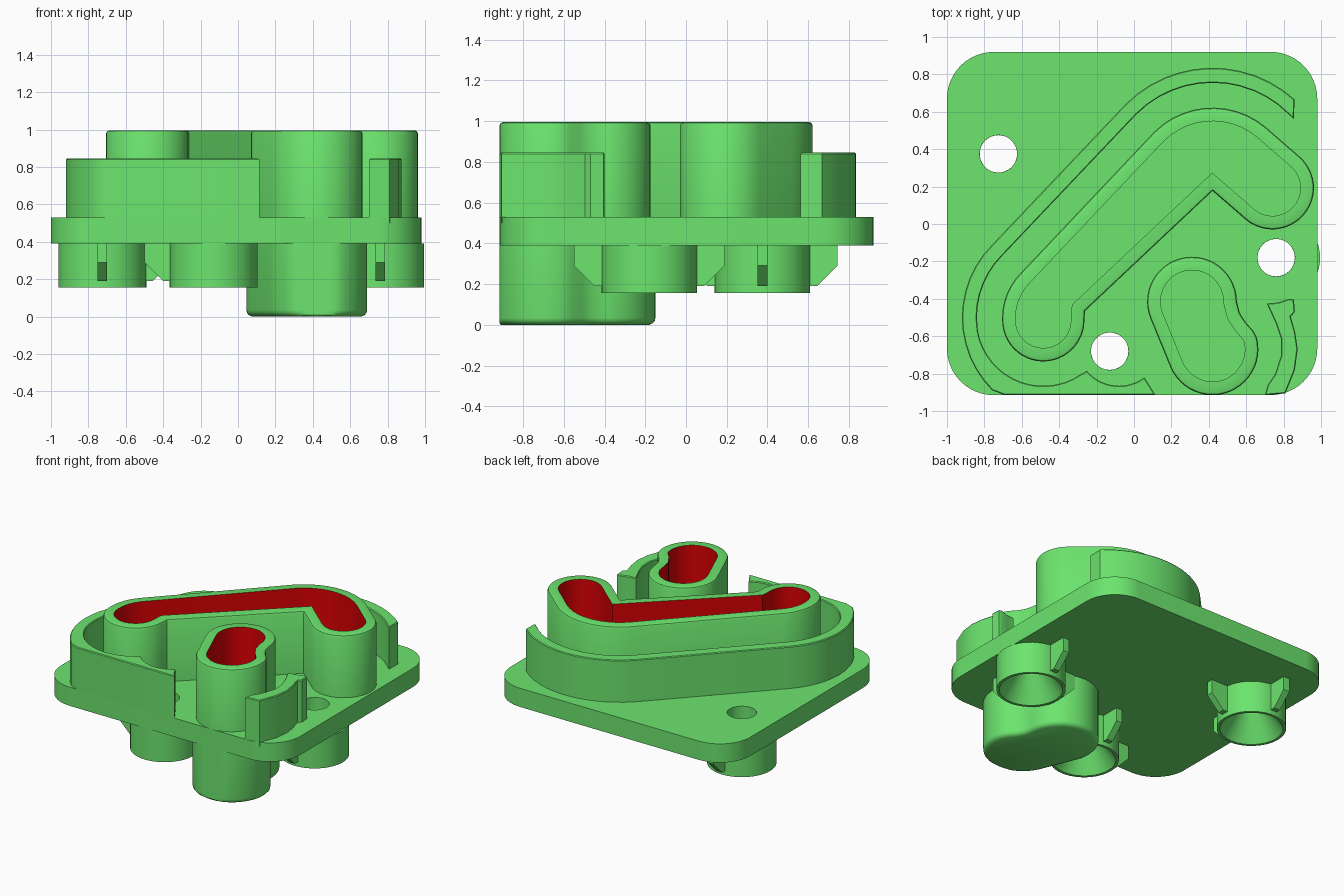
import bpy, bmesh, math
from mathutils import Vector

cube = bpy.data.objects.get("Cube")
if cube:
    bpy.data.objects.remove(cube, do_unlink=True)


def material(name, rgb):
    m = bpy.data.materials.new(name)
    m.use_nodes = True
    m.diffuse_color = (*rgb, 1)
    m.node_tree.nodes["Principled BSDF"].inputs["Base Color"].default_value = (*rgb, 1)
    return m


GREEN = material("housing green", (0.15, 0.78, 0.155))
RED = material("cavity red", (0.72, 0.0, 0.001))


def arc(cx, cy, r, a0, a1, step=7.5):
    n = max(2, round(abs(a1 - a0) / step))
    angles = [math.radians(a0 + (a1 - a0) * i / n) for i in range(n + 1)]
    return [(cx + r * math.cos(a), cy + r * math.sin(a)) for a in angles]


def circle(cx, cy, r):
    return arc(cx, cy, r, 0, 360)[:-1]


def clean(pts):
    """Drop repeated neighbouring points."""
    return [p for i, p in enumerate(pts) if math.dist(p, pts[i - 1]) > 0.002]


def offset(pts, d):
    """Move a counter-clockwise outline outward by d with mitred corners."""
    out = []
    for i, p in enumerate(pts):
        p = Vector(p)
        e0 = (p - Vector(pts[i - 1])).normalized()
        e1 = (Vector(pts[(i + 1) % len(pts)]) - p).normalized()
        n0, n1 = Vector((e0.y, -e0.x)), Vector((e1.y, -e1.x))
        out.append(p + (n0 + n1) * (d / max(0.4, 1 + n0.dot(n1))))
    return out


def activate(ob):
    bpy.ops.object.select_all(action='DESELECT')
    ob.select_set(True)
    bpy.context.view_layer.objects.active = ob


def finish(name, bm):
    bmesh.ops.recalc_face_normals(bm, faces=bm.faces)
    me = bpy.data.meshes.new(name)
    bm.to_mesh(me)
    bm.free()
    ob = bpy.data.objects.new(name, me)
    bpy.context.collection.objects.link(ob)
    me.materials.append(GREEN)
    me.materials.append(RED)
    activate(ob)
    bpy.ops.object.shade_smooth_by_angle(angle=math.radians(30))
    return ob


def loft(name, pts, section, caps=True, red=None, front=None):
    """Sweep (offset, height) steps around an outline; one step may be red."""
    bm = bmesh.new()
    pts = clean(pts)
    n = len(pts)
    rings = []
    for d, z in section:
        ring = offset(pts, d) if d else pts
        rings.append([bm.verts.new((p[0], p[1] if front is None else max(p[1], front), z))
                      for p in ring])
    for k in range(len(rings) - 1):
        a, b = rings[k], rings[k + 1]
        for i in range(n):
            j = (i + 1) % n
            f = bm.faces.new((a[i], a[j], b[j], b[i]))
            f.material_index = int(k == red)
    if caps:
        bm.faces.new(rings[0])
        bm.faces.new(rings[-1])
    else:
        bmesh.ops.remove_doubles(bm, verts=bm.verts, dist=0.0001)
    return finish(name, bm)


FRONT = -0.915
BASE, DECK, WALL_TOP, TOP = 0.39, 0.53, 0.845, 0.995
BOSSES = {  # centre and the rib directions that fit under the plate
    "left_rear": (0.76, -0.18, (90, 180, 270)),
    "right_rear": (-0.725, 0.375, (0, 90, 270)),
    "front": (-0.13, -0.68, (90, 180)),
}

# Outlines
plate_pts = (arc(0.73, 0.67, 0.25, 0, 90) + arc(-0.75, 0.67, 0.25, 90, 180)
             + arc(-0.75, -0.665, 0.25, 180, 270) + arc(0.73, -0.665, 0.25, 270, 360))
bent_pts = (arc(-0.37, -0.5, 0.335, 135, 180) + arc(-0.485, -0.515, 0.22, 180, 360)
            + [(-0.262, -0.465), (0.42, 0.177)]
            + arc(0.74, 0.193, 0.222, 230, 410) + arc(0.42, 0.18, 0.442, 50, 135))
bean_pts = (arc(0.31, -0.415, 0.24, 0, 203) + arc(0.42, -0.67, 0.245, -157, 15)
            + [(0.637, -0.57), (0.597, -0.525), (0.565, -0.475)])

# Base plate with its openings
plate = loft("base_plate", plate_pts, [(0, BASE), (0, DECK)])
cutters = [loft("bean_cutter", bean_pts, [(-0.035, 0.2), (-0.035, 0.7)]),
           loft("bent_cutter", bent_pts, [(-0.035, 0.45), (-0.035, 0.7)])]
for x, y, _ in BOSSES.values():
    cutters.append(loft("hole_cutter", circle(x, y, 0.1), [(0, 0.2), (0, 0.7)]))
activate(plate)
for c in cutters:
    c.hide_render = True
    mod = plate.modifiers.new("cut", 'BOOLEAN')
    mod.operation, mod.solver, mod.object = 'DIFFERENCE', 'EXACT', c
    bpy.ops.object.modifier_apply(modifier=mod.name)
    bpy.data.objects.remove(c, do_unlink=True)
bpy.ops.object.shade_smooth_by_angle(angle=math.radians(30))

# Bent cup and bean cup with red-lined cavities
rim = [(0, TOP - 0.015), (-0.005, TOP - 0.004), (-0.015, TOP), (-0.072, TOP)]
loft("bent_cup", bent_pts, [(0, 0.44)] + rim + [(-0.072, 0.46)], red=4)
loft("bean_cup", bean_pts,
     [(-0.005, 0), (0.012, 0.008), (0.022, 0.02), (0.025, 0.035), (0.025, BASE),
      (0, BASE)] + rim + [(-0.072, 0.05)], red=9, front=FRONT)

# Outer shroud wall, cut flush at the front
edge = [(0, 0.5), (0, WALL_TOP - 0.006), (-0.005, WALL_TOP)]
shroud = (arc(0.42, 0.18, 0.655, 48, 135) + arc(-0.37, -0.5, 0.55, 135, 225)
          + [(-0.69, FRONT), (0.115, FRONT)]
          + arc(-0.08, -0.64, 0.225, -53, -140)
          + arc(-0.485, -0.51, 0.355, 296, 190) + arc(-0.37, -0.5, 0.47, 180, 135)
          + arc(0.42, 0.18, 0.575, 135, 45) + [(0.855, 0.562)])
loft("shroud_wall", shroud, edge, front=FRONT)

# Small hooked wall at the front left corner
hook = [(0.71, -0.425), (0.77, -0.42), (0.83, -0.40), (0.855, -0.405), (0.86, -0.47),
        (0.838, -0.495), (0.862, -0.58), (0.875, -0.67), (0.86, -0.78), (0.81, -0.905),
        (0.70, -0.915), (0.715, -0.86), (0.755, -0.80), (0.787, -0.70), (0.785, -0.61),
        (0.76, -0.535)]
loft("hook_wall", hook[::-1], edge, front=FRONT)

# Sockets under the plate with tapered mouths and ribs
rib = [(0.222, BASE), (0.37, BASE), (0.37, 0.29), (0.27, 0.19), (0.222, 0.19)]
for label, (x, y, directions) in BOSSES.items():
    loft(label + "_socket", circle(x, y, 0.235),
         [(-0.135, BASE), (0, BASE), (0, 0.155), (-0.02, 0.155), (-0.135, 0.33),
          (-0.135, BASE)], caps=False)
    for a in directions:
        bm = bmesh.new()
        d = Vector((math.cos(math.radians(a)), math.sin(math.radians(a)), 0))
        side = Vector((-d.y, d.x, 0)) * 0.025
        origin = Vector((x, y, 0))
        face = bm.faces.new([bm.verts.new(origin + d * r - side + Vector((0, 0, z)))
                             for r, z in rib])
        new = bmesh.ops.extrude_face_region(bm, geom=[face])["geom"]
        bmesh.ops.translate(bm, vec=side * 2,
                            verts=[g for g in new if isinstance(g, bmesh.types.BMVert)])
        finish(label + "_socket_rib", bm)
